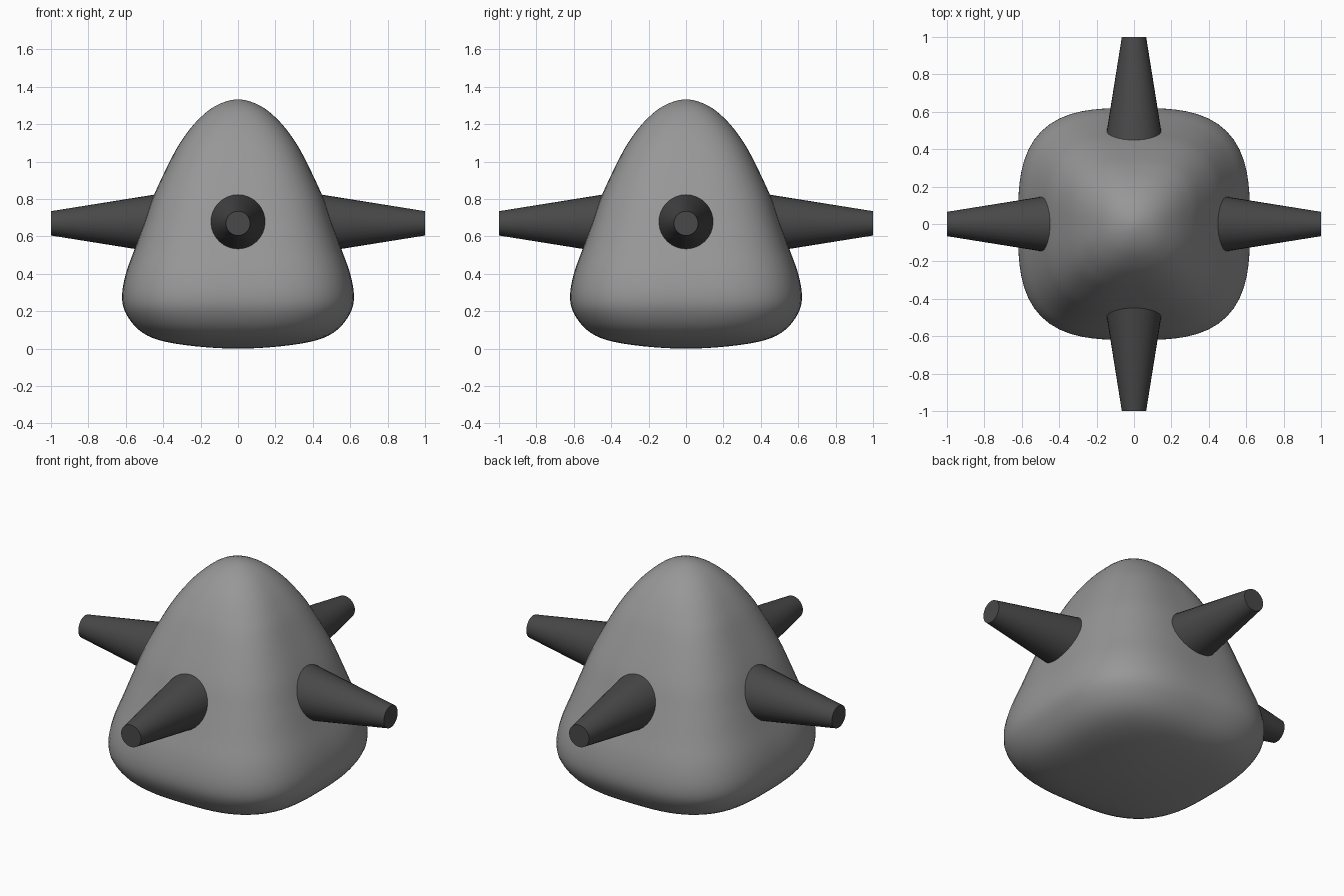
import bpy, bmesh, math
from mathutils import Vector, Matrix

if "Cube" in bpy.data.objects:
    bpy.data.objects.remove(bpy.data.objects["Cube"])


def material(name, v):
    m = bpy.data.materials.new(name)
    m.diffuse_color = (v, v, v, 1)
    m.use_nodes = True
    m.node_tree.nodes["Principled BSDF"].inputs["Base Color"].default_value = m.diffuse_color
    return m


def make_object(name, bm, mat):
    bmesh.ops.recalc_face_normals(bm, faces=bm.faces[:])
    mesh = bpy.data.meshes.new(name)
    bm.to_mesh(mesh)
    bm.free()
    mesh.materials.append(mat)
    ob = bpy.data.objects.new(name, mesh)
    bpy.context.collection.objects.link(ob)
    bpy.ops.object.select_all(action='DESELECT')
    ob.select_set(True)
    bpy.context.view_layer.objects.active = ob
    bpy.ops.object.shade_smooth_by_angle(angle=math.radians(40))
    return ob


grey = material("mid grey", 0.31)
dark = material("dark grey", 0.065)

# Body: half width, height, squareness of the rounded-square section
PROFILE = [(0, 0, 2.2), (0.23, 0.013, 2.4), (0.42, 0.045, 2.7), (0.53, 0.10, 3.0),
           (0.60, 0.19, 3.1), (0.62, 0.28, 3.1), (0.60, 0.40, 3.1), (0.55, 0.54, 3.1),
           (0.50, 0.68, 3.1), (0.45, 0.82, 3.0), (0.36, 1.01, 2.9), (0.30, 1.115, 2.7),
           (0.22, 1.217, 2.5), (0.12, 1.298, 2.2), (0, 1.333, 2.0)]
SEGMENTS, STEPS = 72, 4


def smooth_profile(points):
    p = [Vector(q) for q in points]
    flip = lambda v: Vector((-v.x, v.y, v.z))
    p = [flip(p[1])] + p + [flip(p[-2])]
    out = []
    for a, b, c, d in zip(p, p[1:], p[2:], p[3:]):
        for i in range(STEPS):
            t = i / STEPS
            out.append(0.5 * (2 * b + (c - a) * t + (2 * a - 5 * b + 4 * c - d) * t * t
                              + (3 * b - a - 3 * c + d) * t ** 3))
    return out + [p[-2]]


bm = bmesh.new()
curve = smooth_profile(PROFILE)
rings = []
for w, z, n in curve[1:-1]:
    ring = []
    for i in range(SEGMENTS):
        c, s = math.cos(math.tau * i / SEGMENTS), math.sin(math.tau * i / SEGMENTS)
        r = w / (abs(c) ** n + abs(s) ** n) ** (1 / n)
        ring.append(bm.verts.new((r * c, r * s, z)))
    rings.append(ring)
bottom = bm.verts.new((0, 0, PROFILE[0][1]))
top = bm.verts.new((0, 0, PROFILE[-1][1]))
for i in range(SEGMENTS):
    j = (i + 1) % SEGMENTS
    bm.faces.new((bottom, rings[0][j], rings[0][i]))
    bm.faces.new((top, rings[-1][i], rings[-1][j]))
    for lo, hi in zip(rings, rings[1:]):
        bm.faces.new((lo[i], lo[j], hi[j], hi[i]))
make_object("body", bm, grey)

# Four tapered spikes pointing sideways
INNER, OUTER, HEIGHT = 0.35, 1.0, 0.67
for k, side in enumerate(("right", "back", "left", "front")):
    bm = bmesh.new()
    place = (Matrix.Translation((0, 0, HEIGHT)) @ Matrix.Rotation(k * math.pi / 2, 4, 'Z')
             @ Matrix.Translation(((INNER + OUTER) / 2, 0, 0))
             @ Matrix.Rotation(math.pi / 2, 4, 'Y'))
    bmesh.ops.create_cone(bm, cap_ends=True, segments=32, radius1=0.169, radius2=0.065,
                          depth=OUTER - INNER, matrix=place)
    make_object(side + "_spike", bm, dark)
